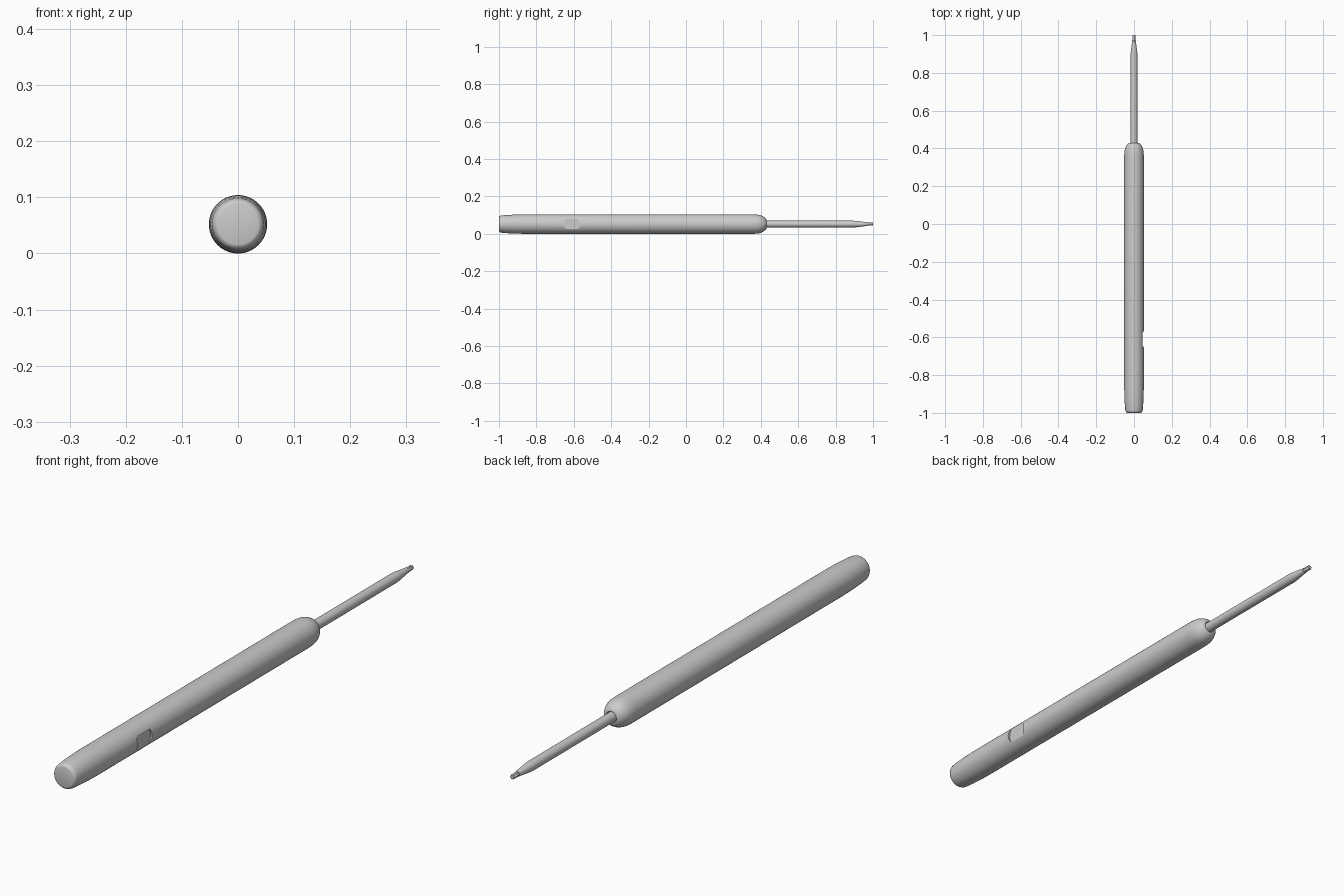
import bpy, bmesh, math

if "Cube" in bpy.data.objects:
    bpy.data.objects.remove(bpy.data.objects["Cube"])

R = 0.052  # handle radius, also the height of the axis


def loft_y(name, profile, sides, flute=None):
    """Loft rings (y, radius) along y; flute(y, angle) scales the radius."""
    bm = bmesh.new()
    rings = []
    for y, r in profile:
        ring = []
        for i in range(sides):
            a = 2 * math.pi * i / sides
            k = r * (flute(y, a) if flute else 1)
            ring.append(bm.verts.new((k * math.cos(a), y, R + k * math.sin(a))))
        rings.append(ring)
    for a, b in zip(rings, rings[1:]):
        for i in range(sides):
            j = (i + 1) % sides
            bm.faces.new((a[i], a[j], b[j], b[i]))
    bm.faces.new(rings[0])
    bm.faces.new(rings[-1])
    bmesh.ops.recalc_face_normals(bm, faces=bm.faces)
    me = bpy.data.meshes.new(name)
    bm.to_mesh(me)
    bm.free()
    ob = bpy.data.objects.new(name, me)
    bpy.context.collection.objects.link(ob)
    return ob


def smooth(ob):
    bpy.ops.object.select_all(action='DESELECT')
    ob.select_set(True)
    bpy.context.view_layer.objects.active = ob
    bpy.ops.object.shade_smooth_by_angle(angle=math.radians(35))


# Handle: rounded butt, slight rear taper, domed nose with a small collar recess
handle = loft_y("handle", [
    (-1.0, 0.036), (-0.999, 0.039), (-0.996, 0.0425), (-0.991, 0.045),
    (-0.983, 0.0465), (-0.95, 0.049), (-0.91, 0.051), (-0.86, R), (0.36, R),
    (0.378, 0.0512), (0.392, 0.049), (0.405, 0.045), (0.417, 0.0385),
    (0.426, 0.031), (0.43, 0.024), (0.43, 0.021), (0.424, 0.019)], 64)

# Shallow round recess with a flat floor on the right side
bpy.ops.mesh.primitive_cylinder_add(vertices=64, radius=0.043, depth=0.04,
                                    location=(0.0645, -0.61, R),
                                    rotation=(0, math.pi / 2, 0))
cutter = bpy.context.object
cutter.name = "recess_cutter"
cutter.hide_render = True
cutter.hide_set(True)
cut = handle.modifiers.new("recess", 'BOOLEAN')
cut.operation = 'DIFFERENCE'
cut.solver = 'EXACT'
cut.object = cutter
smooth(handle)

# Shaft with tapered neck
shaft = loft_y("shaft", [(0.40, 0.018), (0.895, 0.018), (0.908, 0.0172),
                         (0.962, 0.0105), (0.97, 0.0098), (0.972, 0.006)], 32)
smooth(shaft)

# Six-lobed driver tip
tip = loft_y("driver_tip", [(0.95, 0.0088), (0.998, 0.0088), (1.0, 0.0078)], 48,
             lambda y, a: 0.9 + 0.1 * math.cos(6 * a))
smooth(tip)
